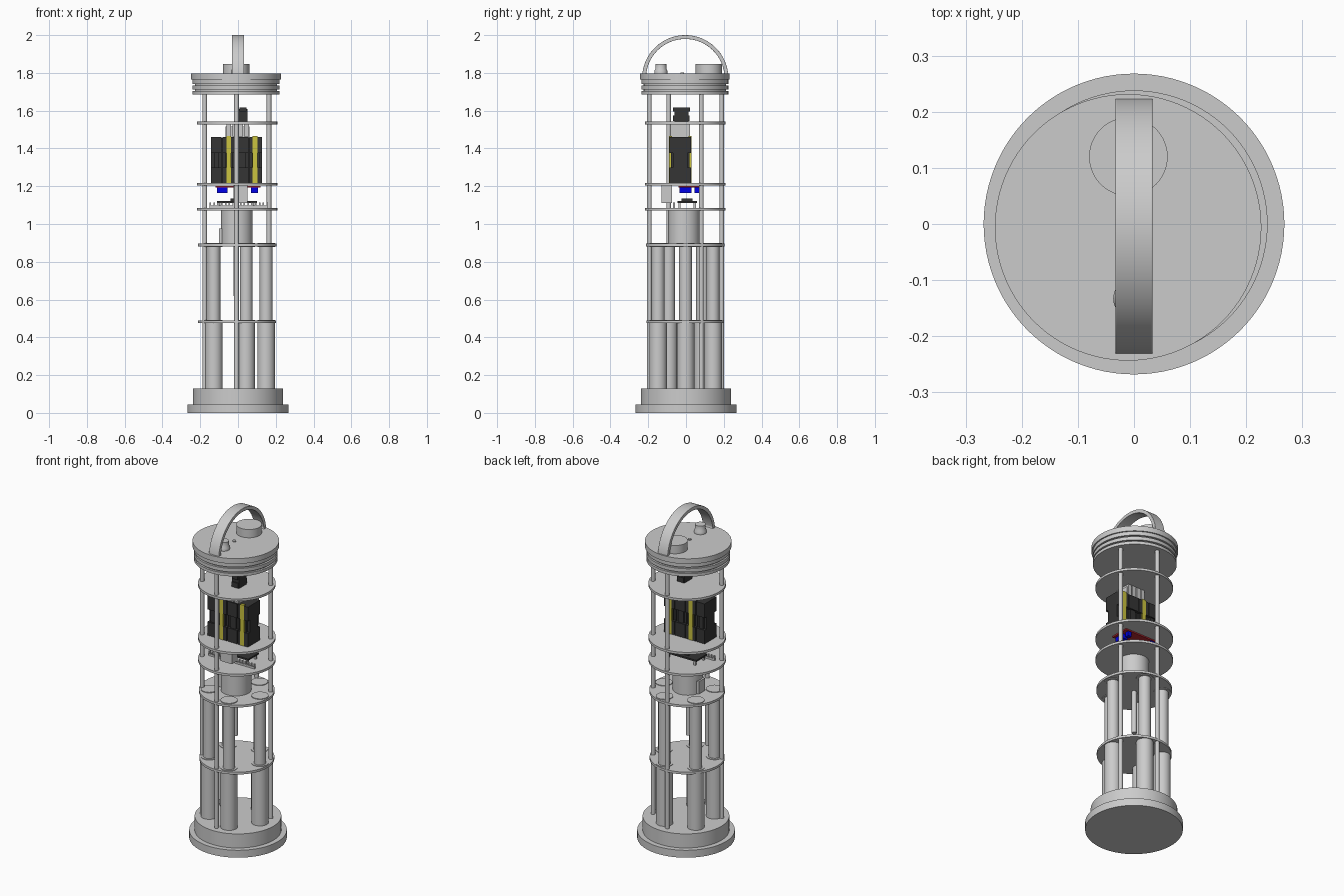
import bpy, bmesh, math
from mathutils import Vector

if "Cube" in bpy.data.objects:
    bpy.data.objects.remove(bpy.data.objects["Cube"])


def mat(name, rgb):
    m = bpy.data.materials.new(name)
    m.diffuse_color = (*rgb, 1)
    m.use_nodes = True
    m.node_tree.nodes["Principled BSDF"].inputs["Base Color"].default_value = m.diffuse_color
    return m


BLACK = mat("black_plastic", (0.035, 0.035, 0.035))
BLUE = mat("blue_terminal", (0.0, 0.0, 0.8))
RED = mat("red_board", (0.45, 0.02, 0.03))
YELLOW = mat("yellow_tab", (0.6, 0.55, 0.05))


def finish(name, bm, m=None, smooth=True):
    bmesh.ops.recalc_face_normals(bm, faces=bm.faces)
    me = bpy.data.meshes.new(name)
    bm.to_mesh(me)
    bm.free()
    ob = bpy.data.objects.new(name, me)
    bpy.context.collection.objects.link(ob)
    if m:
        me.materials.append(m)
    if smooth:
        bpy.context.view_layer.objects.active = ob
        ob.select_set(True)
        bpy.ops.object.shade_smooth_by_angle(angle=math.radians(35))
        ob.select_set(False)
    return ob


def lathe(name, profile, x=0, y=0, n=48, m=None):
    """Closed solid of revolution from (radius, z) points, bottom to top."""
    bm = bmesh.new()
    rings = [[bm.verts.new((x + r * math.cos(2 * math.pi * i / n),
                            y + r * math.sin(2 * math.pi * i / n), z))
              for i in range(n)] for r, z in profile]
    for a, b in zip(rings, rings[1:]):
        for i in range(n):
            j = (i + 1) % n
            bm.faces.new((a[i], a[j], b[j], b[i]))
    bm.faces.new(rings[0][::-1])
    bm.faces.new(rings[-1])
    return finish(name, bm, m)


def cyl(name, x, y, r, z0, z1, n=32, m=None):
    return lathe(name, [(r, z0), (r, z1)], x, y, n, m)


def boxes(name, spans, m=None):
    """One object from (x0, x1, y0, y1, z0, z1) blocks."""
    bm = bmesh.new()
    for x0, x1, y0, y1, z0, z1 in spans:
        vs = bmesh.ops.create_cube(bm, size=1)["verts"]
        for v in vs:
            v.co = Vector(((x0 + x1) / 2 + v.co.x * (x1 - x0),
                           (y0 + y1) / 2 + v.co.y * (y1 - y0),
                           (z0 + z1) / 2 + v.co.z * (z1 - z0)))
    return finish(name, bm, m, smooth=False)


CX, CY = -0.008, -0.004

# stepped base
lathe("base", [(0.268, 0), (0.268, 0.045), (0.238, 0.045), (0.238, 0.13)], n=96)

# top cap with seal grooves
lathe("top_cap", [(0.230, 1.685), (0.230, 1.703), (0.218, 1.703), (0.218, 1.712),
                  (0.230, 1.712), (0.230, 1.733), (0.218, 1.733), (0.218, 1.742),
                  (0.230, 1.742), (0.230, 1.765), (0.2375, 1.765), (0.2375, 1.797)],
      -0.0105, -0.006, 96)

# fittings on the cap
cyl("large_plug", -0.01, 0.12, 0.07, 1.797, 1.847, 48)
lathe("small_plug", [(0.034, 1.797), (0.034, 1.812), (0.029, 1.82), (0.029, 1.847)],
      -0.003, -0.133)
cyl("vent_screw", -0.01, -0.02, 0.01, 1.797, 1.803, 16)

# arched carry handle
bm = bmesh.new()
prev, N = None, 48
for i in range(N + 1):
    a = math.radians(-5) + math.radians(190) * i / N
    ring = [bm.verts.new((x, -0.004 + r * math.cos(a), 1.7715 + r * math.sin(a)))
            for x, r in ((-0.033, 0.2285), (0.033, 0.2285), (0.033, 0.208), (-0.033, 0.208))]
    if prev:
        for k in range(4):
            bm.faces.new((prev[k], prev[(k + 1) % 4], ring[(k + 1) % 4], ring[k]))
    else:
        bm.faces.new(ring)
    prev = ring
# trim the ends flush with the cap surface
bm.faces.new(prev[::-1])
cut = bmesh.ops.bisect_plane(bm, geom=bm.verts[:] + bm.edges[:] + bm.faces[:],
                             plane_co=(0, 0, 1.795), plane_no=(0, 0, -1), clear_outer=True)
bmesh.ops.holes_fill(bm, edges=[e for e in bm.edges if e.is_boundary])
handle = finish("carry_handle", bm)
bev = handle.modifiers.new("soft_edges", "BEVEL")
bev.width, bev.segments, bev.limit_method = 0.007, 3, "ANGLE"
bev.angle_limit = math.radians(40)

# shelf discs
for i, (z, r) in enumerate([(0.475, 0.206), (0.882, 0.208), (1.072, 0.213),
                            (1.204, 0.213), (1.528, 0.213)]):
    cyl(f"shelf_{i + 1}", CX + 0.003, CY, r, z, z + 0.014, 64)

# long tie rods
for i, (x, y) in enumerate([(0, 0.193), (0, -0.19), (0.172, 0.085), (-0.168, -0.088)]):
    cyl(f"tie_rod_{i + 1}", x + CX, y + CY, 0.0125, 0.13, 1.69, 16)

# ring of five stepped tubes
for i in range(5):
    a = math.radians(72 * i)
    x, y = 0.153 * math.cos(a) - 0.004, 0.153 * math.sin(a) - 0.002
    lathe(f"tube_{i + 1}", [(0.047, 0.13), (0.047, 0.492), (0.034, 0.492), (0.034, 0.878),
                            (0.047, 0.878), (0.047, 0.9)], x, y, 40)
cyl("centre_post", -0.01, -0.01, 0.014, 0.62, 0.885, 16)

# central motor can between the shelves
cyl("motor_can", -0.006, -0.01, 0.084, 0.89, 1.075, 48)
boxes("motor_lug", [(-0.1, -0.06, -0.04, 0.02, 0.9, 0.975)])

# bank of black modules, waisted in the middle
spans = []
edges = [-0.145, -0.085, -0.012, 0.058, 0.13]
for x0, x1 in zip(edges, edges[1:]):
    a, b = x0 + 0.002, x1 - 0.002
    spans += [(a, b, -0.088, 0.026, 1.218, 1.30), (a, b, -0.07, 0.008, 1.30, 1.375),
              (a, b, -0.088, 0.026, 1.375, 1.46), (a + 0.015, b - 0.015, -0.08, 0.018, 1.28, 1.40)]
spans.append((-0.14, 0.125, -0.06, 0.0, 1.215, 1.455))
boxes("control_modules", spans, BLACK)
boxes("module_tabs", [(x - 0.012, x + 0.012, y - 0.008, y + 0.008, 1.218, 1.465)
                      for x in (-0.05, 0.09) for y in (-0.082, 0.02)], YELLOW)

# light terminal block, and switch above it
boxes("terminal_block", [(-0.065, 0.062, -0.075, 0.012, 1.455, 1.515)] +
      [(-0.06 + 0.031 * i, -0.036 + 0.031 * i, -0.083, 0.02, 1.462, 1.53) for i in range(4)])
boxes("upper_switch", [(0.002, 0.05, -0.062, 0.012, 1.54, 1.61),
                       (0.008, 0.044, -0.07, 0.022, 1.595, 1.618),
                       (0.005, 0.047, -0.068, 0.018, 1.545, 1.575)], BLACK)

# red board with blue terminals below the shelf
boxes("red_board", [(-0.12, 0.12, -0.04, 0.075, 1.192, 1.2)], RED)
boxes("blue_terminals", [(-0.11, -0.055, -0.035, 0.03, 1.165, 1.193),
                         (0.07, 0.105, -0.035, 0.03, 1.165, 1.193),
                         (-0.1, -0.06, 0.045, 0.07, 1.165, 1.193),
                         (0.075, 0.1, 0.045, 0.07, 1.165, 1.193)], BLUE)
boxes("hanging_relay", [(-0.025, 0.05, -0.13, -0.075, 1.11, 1.206)])

# lower circuit board on standoffs, with rows of pins
boxes("lower_board", [(-0.11, 0.1, -0.045, 0.058, 1.112, 1.122),
                      (-0.04, 0.03, -0.025, 0.035, 1.122, 1.135)], BLACK)
boxes("board_standoffs", [(x, x + 0.012, y, y + 0.012, 1.085, 1.113)
                          for x in (-0.1, 0.08) for y in (-0.04, 0.04)])
boxes("pin_row", [(-0.15 + 0.02 * i, -0.142 + 0.02 * i, -0.068, -0.058, 1.085, 1.115)
                  for i in range(16)] + [(-0.15, 0.158, -0.068, -0.058, 1.085, 1.097)])
